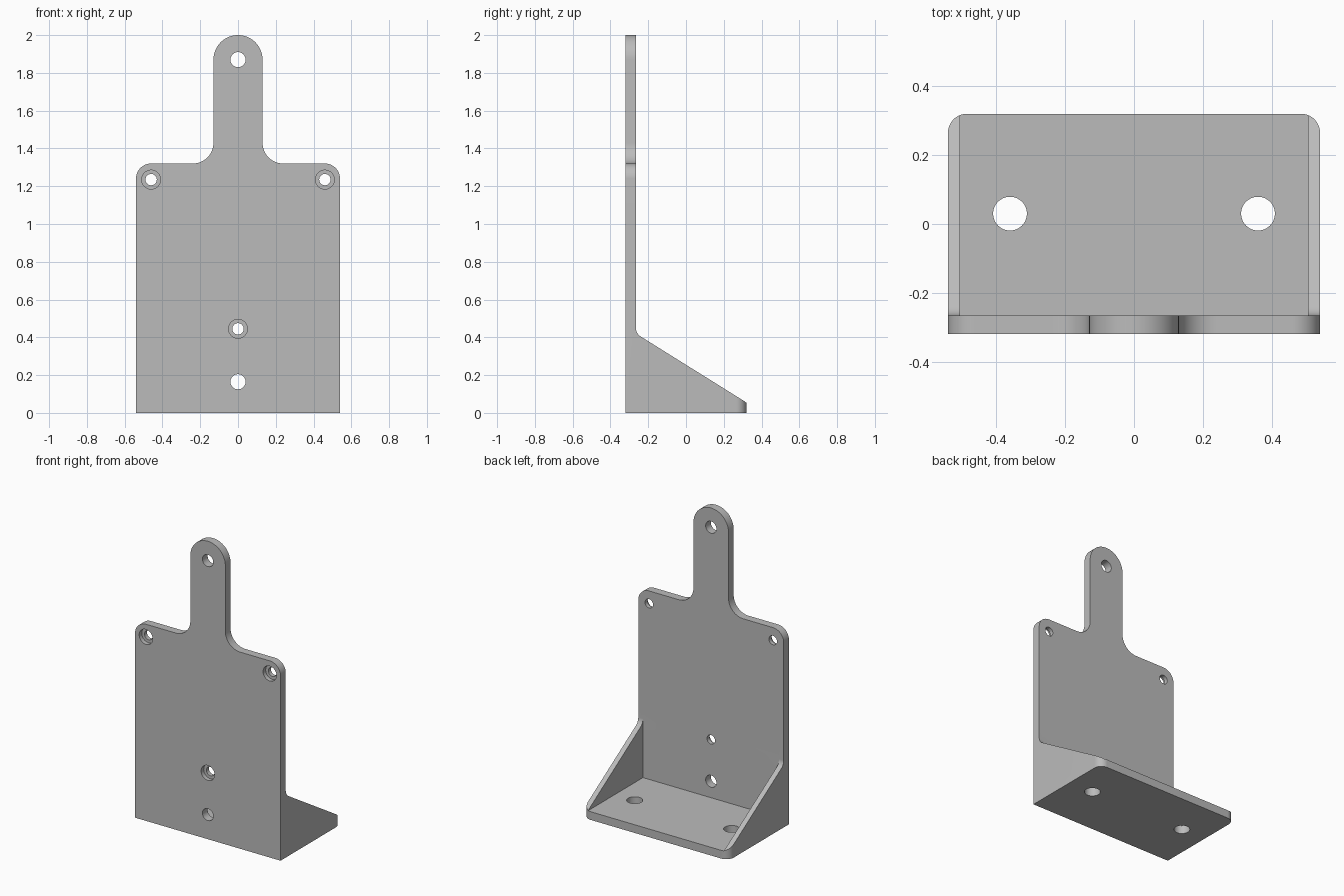
import bpy
import bmesh
import math
from mathutils import Vector, Matrix

cube = bpy.data.objects.get("Cube")
if cube:
    bpy.data.objects.remove(cube, do_unlink=True)

# Plain grey finish
grey = bpy.data.materials.new("plain_grey")
grey.use_nodes = True
colour = (0.5, 0.5, 0.5, 1)
grey.diffuse_color = colour
grey.node_tree.nodes["Principled BSDF"].inputs["Base Color"].default_value = colour

# Each plane maps profile (u, v) and extrusion depth w to x, y, z
PLANES = {
    "front": lambda u, v, w: (u, w, v),
    "side": lambda u, v, w: (w, u, v),
    "top": lambda u, v, w: (u, v, w),
}


def rounded(corners, steps=20):
    """Outline from (u, v, radius) corners, with arcs where radius > 0."""
    points = []
    for i, (u, v, r) in enumerate(corners):
        p = Vector((u, v))
        if r == 0:
            points.append(p)
            continue
        a = (Vector(corners[i - 1][:2]) - p).normalized()
        b = (Vector(corners[(i + 1) % len(corners)][:2]) - p).normalized()
        half = a.angle(b) / 2
        start = p + a * r / math.tan(half)
        centre = p + (a + b).normalized() * r / math.sin(half)
        spoke = start - centre
        turn = math.pi - 2 * half
        if a.x * b.y - a.y * b.x > 0:
            turn = -turn
        points += [centre + Matrix.Rotation(turn * k / steps, 2) @ spoke
                   for k in range(steps + 1)]
    clean = []
    for p in points:
        if not clean or (p - clean[-1]).length > 1e-5:
            clean.append(p)
    return clean


def circle(u, v, r, n=48):
    return [Vector((u + r * math.cos(math.tau * k / n),
                    v + r * math.sin(math.tau * k / n))) for k in range(n)]


def prism(name, plane, outline, low, high):
    place = PLANES[plane]
    bm = bmesh.new()
    rings = [[bm.verts.new(place(p.x, p.y, w)) for p in outline] for w in (low, high)]
    bm.faces.new(rings[0])
    bm.faces.new(rings[1])
    n = len(outline)
    for i in range(n):
        j = (i + 1) % n
        bm.faces.new((rings[0][i], rings[0][j], rings[1][j], rings[1][i]))
    bmesh.ops.recalc_face_normals(bm, faces=bm.faces)
    mesh = bpy.data.meshes.new(name)
    bm.to_mesh(mesh)
    bm.free()
    mesh.materials.append(grey)
    obj = bpy.data.objects.new(name, mesh)
    bpy.context.collection.objects.link(obj)
    return obj


def combine(target, tool, operation):
    tool.hide_render = True
    mod = target.modifiers.new(operation, 'BOOLEAN')
    mod.operation = operation
    mod.solver = 'EXACT'
    mod.object = tool
    bpy.context.view_layer.objects.active = target
    bpy.ops.object.modifier_apply(modifier=mod.name)
    bpy.data.objects.remove(tool, do_unlink=True)


FRONT, BACK, REAR = -0.32, -0.265, 0.32   # plate front, plate back, shelf rear
WIDE, NECK, SHELF = 0.54, 0.13, 0.055

# Side profile: upright plate, sloping gussets and shelf
bracket = prism("bracket", "side", rounded([
    (FRONT, 0, 0), (REAR, 0, 0), (REAR, SHELF, 0),
    (BACK, 0.42, 0.055), (BACK, 2.1, 0), (FRONT, 2.1, 0)]), -0.7, 0.7)

# Front outline: shoulders, filleted neck and round tab
right_half = [(WIDE, -0.1, 0), (WIDE, 1.32, 0.08),
              (NECK, 1.32, 0.11), (NECK, 2.0, NECK - 0.0001)]
left_half = [(-u, v, r) for u, v, r in reversed(right_half)]
combine(bracket, prism("front_outline", "front", rounded(right_half + left_half),
                       -0.5, 0.5), 'INTERSECT')

# Space between the gussets
inner = 0.505
combine(bracket, prism("pocket", "side", rounded([
    (BACK, SHELF, 0), (0.5, SHELF, 0), (0.5, 0.6, 0), (BACK, 0.6, 0)]),
    -inner, inner), 'DIFFERENCE')

# Rounded rear corners of shelf and gussets
combine(bracket, prism("footprint", "top", rounded([
    (-WIDE, -0.5, 0), (WIDE, -0.5, 0), (WIDE, REAR, 0.055),
    (-WIDE, REAR, 0.055)]), -0.2, 2.2), 'INTERSECT')

# Plain holes in the tab and lower plate
for z in (1.87, 0.165):
    combine(bracket, prism("plain_hole", "front", circle(0, z, 0.04), -0.5, 0), 'DIFFERENCE')

# Counterbored screw holes
for x, z in ((-0.46, 1.235), (0.46, 1.235), (0, 0.445)):
    combine(bracket, prism("screw_hole", "front", circle(x, z, 0.03), -0.5, 0), 'DIFFERENCE')
    combine(bracket, prism("counterbore", "front", circle(x, z, 0.05),
                           -0.5, FRONT + 0.028), 'DIFFERENCE')

# Mounting holes in the shelf
for x in (-0.36, 0.36):
    combine(bracket, prism("shelf_hole", "top", circle(x, 0.03, 0.049), -0.2, 0.2), 'DIFFERENCE')

# Smooth arcs with crisp edges
bpy.ops.object.select_all(action='DESELECT')
bracket.select_set(True)
bpy.context.view_layer.objects.active = bracket
bpy.ops.object.shade_smooth_by_angle(angle=math.radians(25))
